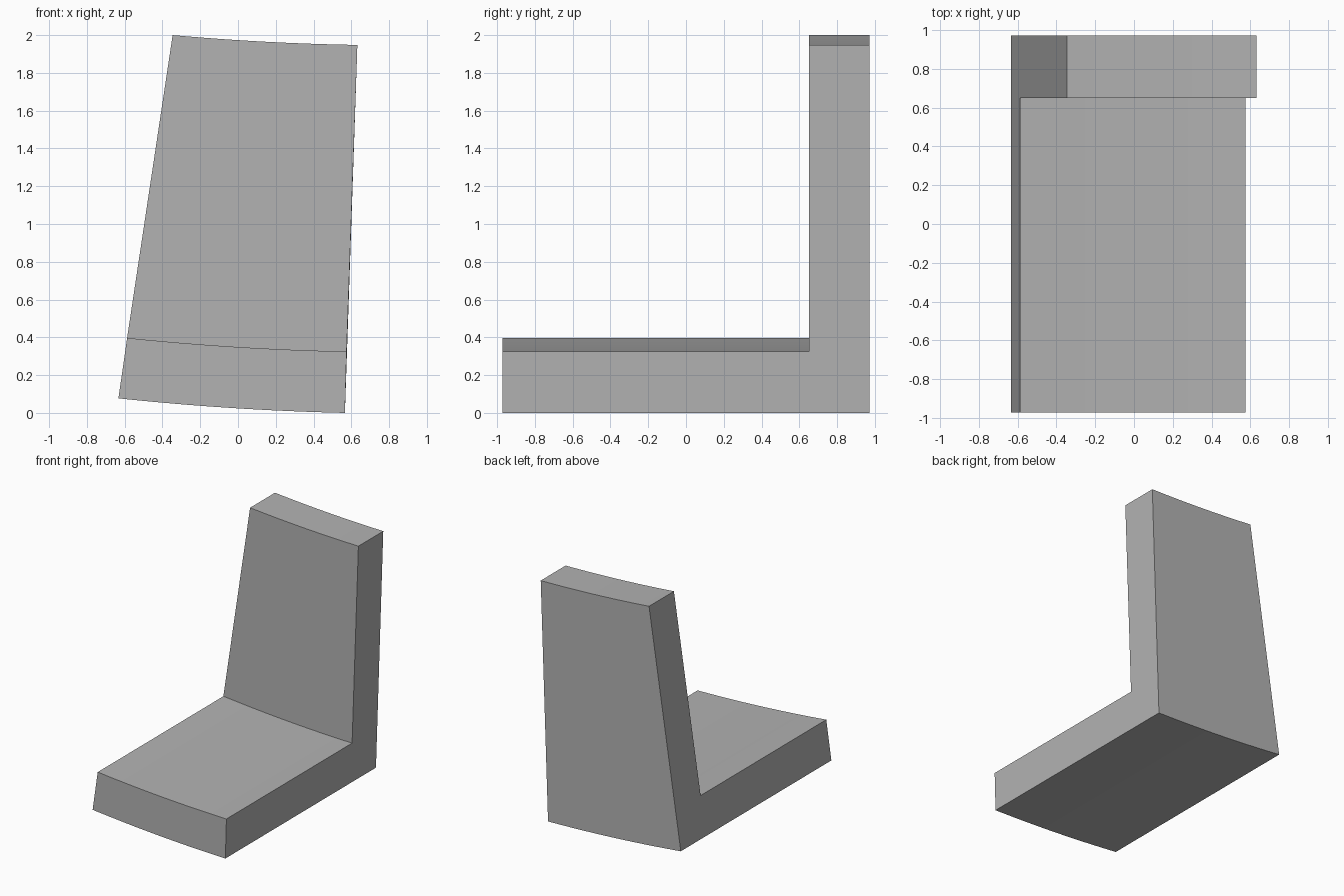
import bpy
import bmesh
from math import radians

old = bpy.data.objects.get("Cube")
if old:
    bpy.data.objects.remove(old, do_unlink=True)

# Plain grey material
grey = bpy.data.materials.new("light_grey")
grey.use_nodes = True
color = (0.45, 0.45, 0.45, 1)
grey.diffuse_color = color
grey.node_tree.nodes["Principled BSDF"].inputs["Base Color"].default_value = color

FRONT, INNER, BACK = -0.971, 0.65, 0.971
STEPS = 16

# Each curved level: left end (x, z), right end (x, z), sag at the middle
BOTTOM = ((-0.633, 0.077), (0.566, 0.0), 0.0125)
SEAT = ((-0.587, 0.397), (0.575, 0.325), 0.012)
TOP = ((-0.346, 2.0), (0.632, 1.948), 0.009)


def level_point(level, t, y):
    (x0, z0), (x1, z1), sag = level
    z = z0 + (z1 - z0) * t - 4 * sag * t * (1 - t)
    return (x0 + (x1 - x0) * t, y, z)


# L-shaped cross-section, swept from one tapered side to the other
SECTION = [(BOTTOM, FRONT), (SEAT, FRONT), (SEAT, INNER),
           (TOP, INNER), (TOP, BACK), (BOTTOM, BACK)]

bm = bmesh.new()
rings = [[bm.verts.new(level_point(level, i / STEPS, y)) for level, y in SECTION]
         for i in range(STEPS + 1)]
for a, b in zip(rings, rings[1:]):
    for j in range(len(SECTION)):
        k = (j + 1) % len(SECTION)
        bm.faces.new((a[j], b[j], b[k], a[k]))

# Flat side walls
bm.faces.new(rings[0])
bm.faces.new(reversed(rings[-1]))
bmesh.ops.recalc_face_normals(bm, faces=bm.faces)

mesh = bpy.data.meshes.new("seat_segment")
bm.to_mesh(mesh)
bm.free()
mesh.materials.append(grey)
seat = bpy.data.objects.new("seat_segment", mesh)
bpy.context.collection.objects.link(seat)

# Smooth curve with crisp corners
bpy.ops.object.select_all(action="DESELECT")
seat.select_set(True)
bpy.context.view_layer.objects.active = seat
bpy.ops.object.shade_smooth_by_angle(angle=radians(30))
